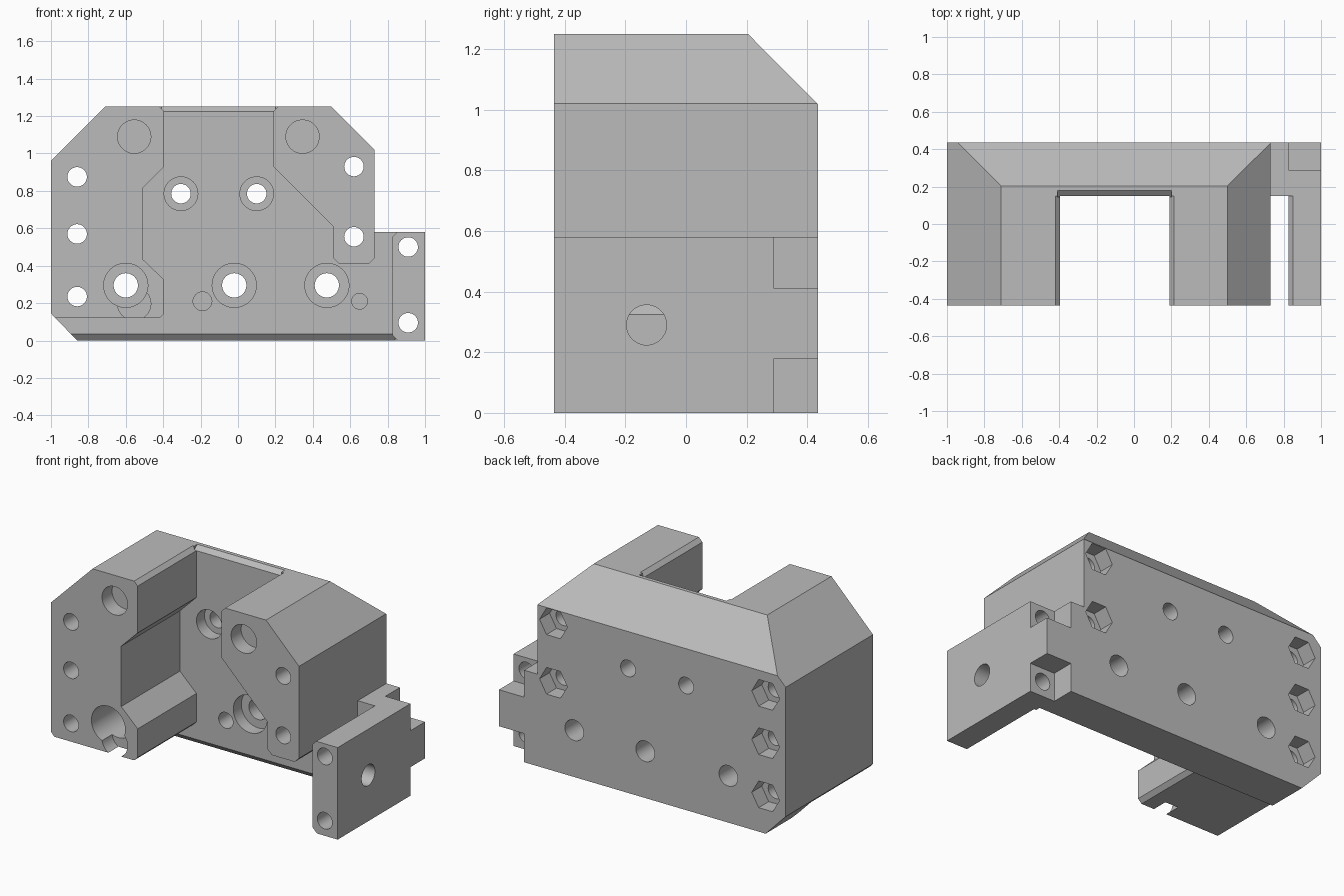
import bpy, bmesh, math
from mathutils import Vector, Matrix

cube = bpy.data.objects.get("Cube")
if cube:
    bpy.data.objects.remove(cube, do_unlink=True)

FRONT, WALL, BACK = -0.435, 0.15, 0.435

grey = bpy.data.materials.new("matte_grey")
grey.use_nodes = True
grey.diffuse_color = (0.5, 0.5, 0.5, 1)
grey.node_tree.nodes["Principled BSDF"].inputs["Base Color"].default_value = (0.5, 0.5, 0.5, 1)


def prism(name, points, start, end, axis="Y"):
    """Extrude an (x, z) profile along Y, or a (y, z) profile along X."""
    bm = bmesh.new()
    place = (lambda a, b: (a, start, b)) if axis == "Y" else (lambda a, b: (start, a, b))
    face = bm.faces.new([bm.verts.new(place(a, b)) for a, b in points])
    moved = bmesh.ops.extrude_face_region(bm, geom=[face])["geom"]
    shift = Vector((0, end - start, 0) if axis == "Y" else (end - start, 0, 0))
    bmesh.ops.translate(bm, verts=[v for v in moved if isinstance(v, bmesh.types.BMVert)], vec=shift)
    bmesh.ops.recalc_face_normals(bm, faces=bm.faces)
    mesh = bpy.data.meshes.new(name)
    bm.to_mesh(mesh)
    bm.free()
    obj = bpy.data.objects.new(name, mesh)
    bpy.context.collection.objects.link(obj)
    return obj


def ring(a, b, radius, sides):
    """Regular polygon profile with a corner pointing sideways."""
    return [(a + radius * math.cos(math.tau * i / sides),
             b + radius * math.sin(math.tau * i / sides)) for i in range(sides)]


# Solid block with the full front outline
body = prism("mounting_bracket", [
    (-0.86, 0), (1, 0), (1, 0.58), (0.73, 0.58), (0.73, 1.02),
    (0.5, 1.25), (-0.71, 1.25), (-1, 0.96), (-1, 0.145)], FRONT, BACK)
body.data.materials.append(grey)


def cut(points, start, end, axis="Y"):
    cutter = prism("cutter", points, start, end, axis)
    cutter.hide_render = True
    cutter.data.materials.append(grey)
    mod = body.modifiers.new("cut", "BOOLEAN")
    mod.operation = "DIFFERENCE"
    mod.solver = "EXACT"
    mod.object = cutter
    bpy.context.view_layer.objects.active = body
    bpy.ops.object.modifier_apply(modifier=mod.name)
    bpy.data.objects.remove(cutter, do_unlink=True)


def bore(x, z, radius, start=-0.6, end=0.6, sides=48):
    cut(ring(x, z, radius, sides), start, end)


# Open front pocket, leaving two arms and the side flange
cut([(-1.1, 0.12), (-0.42, 0.12), (-0.395, 0.145), (-0.395, 0.325), (-0.51, 0.435),
     (-0.51, 0.815), (-0.395, 0.93), (-0.395, 1.225), (-0.45, 1.28), (0.245, 1.28),
     (0.19, 1.225), (0.19, 0.93), (0.51, 0.61), (0.51, 0.44), (0.54, 0.41),
     (0.7, 0.41), (0.73, 0.44), (0.73, 0.7), (0.97, 0.7), (0.825, 0.555),
     (0.825, 0.03), (0.885, -0.03), (-1.1, -0.03)], -0.6, WALL)

# Large sloped rear top edge
cut([(0.105, 1.35), (0.535, 0.917), (0.535, 1.35)], -1.2, 1.2, "X")

# Small chamfers on the upper and lower edges of the back wall
cut([(0.145, 1.221), (0.204, 1.27), (0.145, 1.27)], -0.41, 0.2, "X")
cut([(0.145, 0.041), (0.186, -0.007), (0.145, -0.007)], -1.1, 0.84, "X")

# Rear notches above and below the flange tab
for low, high in ((-0.1, 0.18), (0.41, 0.7)):
    cut([(0.29, low), (0.6, low), (0.6, high), (0.29, high)], 0.825, 1.1, "X")

# Long screw holes with hexagonal nut seats at the back
for x, z in ((-0.86, 0.875), (-0.86, 0.57), (-0.86, 0.235), (0.62, 0.93), (0.62, 0.555)):
    bore(x, z, 0.052)
    bore(x, z, 0.097, BACK - 0.1, 0.6, 6)

# Flange screw holes and cross hole
for z in (0.095, 0.5):
    bore(0.91, z, 0.052)
cut(ring(-0.13, 0.29, 0.066, 48), 0.75, 1.1, "X")

# Counterbored holes in the back wall
for x in (-0.6, -0.02, 0.475):
    bore(x, 0.295, 0.065)
    bore(x, 0.295, 0.118, -0.6, WALL + 0.08)
for x in (-0.305, 0.1):
    bore(x, 0.785, 0.052)
    bore(x, 0.785, 0.09, -0.6, WALL + 0.08)

# Shallow round seats in the arm fronts
for x, z in ((-0.555, 1.09), (0.345, 1.09), (-0.555, 0.197)):
    bore(x, z, 0.089, -0.6, FRONT + 0.1)

# Blind pin holes in the back wall
bore(-0.19, 0.21, 0.05, 0.0, WALL + 0.12)
bore(0.65, 0.21, 0.042, 0.0, WALL + 0.12)

# Smooth bores with crisp edges
bpy.ops.object.select_all(action="DESELECT")
body.select_set(True)
bpy.context.view_layer.objects.active = body
bpy.ops.object.shade_smooth_by_angle(angle=math.radians(30))
